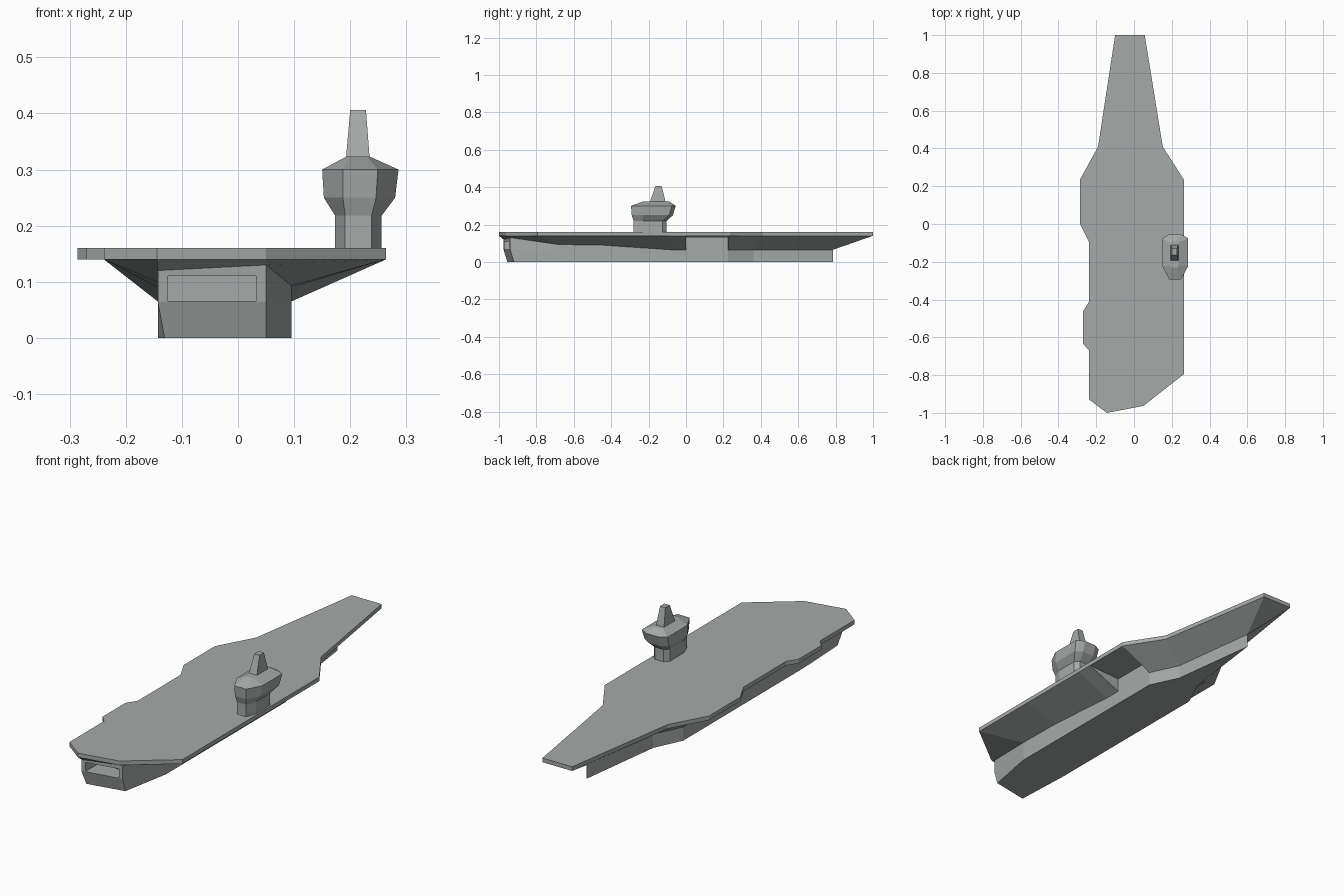
import bpy, bmesh

if "Cube" in bpy.data.objects:
    bpy.data.objects.remove(bpy.data.objects["Cube"])

# Green-grey ship paint
paint = bpy.data.materials.new("ship_grey")
paint.diffuse_color = (0.375, 0.405, 0.395, 1)
paint.use_nodes = True
paint.node_tree.nodes["Principled BSDF"].inputs["Base Color"].default_value = paint.diffuse_color


def finish(name, bm):
    bmesh.ops.remove_doubles(bm, verts=bm.verts[:], dist=0.0005)
    bmesh.ops.recalc_face_normals(bm, faces=bm.faces[:])
    me = bpy.data.meshes.new(name)
    bm.to_mesh(me)
    bm.free()
    me.materials.append(paint)
    ob = bpy.data.objects.new(name, me)
    bpy.context.collection.objects.link(ob)
    return ob


def loft(name, rings, caps):
    """Skin closed rings of points; caps lists index groups closing both ends."""
    bm = bmesh.new()
    vs = [[bm.verts.new(p) for p in r] for r in rings]
    n = len(rings[0])
    for a, b in zip(vs, vs[1:]):
        for i in range(n):
            j = (i + 1) % n
            bm.faces.new((a[i], a[j], b[j], b[i]))
    for r in (vs[0], vs[-1]):
        for c in caps:
            bm.faces.new([r[i] for i in c])
    return finish(name, bm)


def octagon(z, x0, x1, y0, y1, cx, cf, cb):
    """Chamfered rectangle: cx side cut, cf front cut, cb back cut."""
    return [(x0 + cx, y0, z), (x1 - cx, y0, z), (x1, y0 + cf, z), (x1, y1 - cb, z),
            (x1 - cx, y1, z), (x0 + cx, y1, z), (x0, y1 - cb, z), (x0, y0 + cf, z)]


def rect(z, x0, x1, y0, y1):
    return [(x0, y0, z), (x1, y0, z), (x1, y1, z), (x0, y1, z)]


# Flight deck: extruded outline
outline = [(-.10, 1), (.057, 1), (.152, .41), (.264, .235), (.264, -.795), (.05, -.963),
           (-.144, -1), (-.239, -.928), (-.239, -.668), (-.27, -.634), (-.27, -.462),
           (-.239, -.413), (-.239, -.093), (-.286, 0), (-.286, .235), (-.19, .41)]
loft("flight_deck", [[(x, y, z) for x, y in outline] for z in (.14, .16)],
     [range(len(outline))])

# Hull stations: wall y left/right, wall x left/right, wall top z left/right,
# then the flare's outer point left (x, y) and right (x, y)
stations = [
    (-.975, -.94, -.143, .05, .12, .13, -.144, -1, .05, -.963),
    (-.68, -.68, -.143, .095, .10, .093, -.239, -.928, .264, -.795),
    (-.45, -.45, -.143, .095, .09, .09, -.239, -.45, .264, -.45),
    (-.08, -.08, -.143, .095, .065, .065, -.239, -.08, .264, -.08),
    (0, 0, -.143, .095, .065, .065, -.239, 0, .264, 0),
    (0, 0, -.143, .095, .065, .13, -.239, 0, .264, 0),
    (.225, .225, -.143, .095, .065, .13, -.239, .235, .264, .23),
    (.225, .225, -.143, .095, .065, .065, -.239, .235, .264, .23),
    (.36, .36, -.079, .031, .065, .065, -.19, .41, .152, .41),
    (.785, .785, -.024, -.024, .065, .065, -.10, 1, .057, 1),
]
rings = []
for k, (yl, yr, xl, xr, zl, zr, flx, fly, frx, fry) in enumerate(stations):
    rake, inset = (.02, .012) if k == 0 else (0, 0)
    rings.append([(flx, fly, .14), (xl, yl, zl), (xl, yl, .065), (xl + inset, yl + rake, 0),
                  (xr, yr + rake, 0), (xr, yr, .065), (xr, yr, zr), (frx, fry, .14)])
# End caps: the bow cap collapses to one triangle, so its upper part is shared
hull = loft("hull", rings, [(0, 1, 6, 7), (1, 2, 5, 6), (2, 3, 4, 5)])

# Stern opening cut into the transom
cutter = loft("stern_opening_cutter",
              [rect(z, -.125, .032, -1.05, -.87) for z in (.066, .11)], [range(4)])
cutter.hide_render = True
mod = hull.modifiers.new("stern_opening", 'BOOLEAN')
mod.operation = 'DIFFERENCE'
mod.solver = 'EXACT'
mod.object = cutter
bpy.context.view_layer.objects.active = hull
bpy.ops.object.modifier_apply(modifier=mod.name)
bpy.data.objects.remove(cutter)

# Island tower: stacked chamfered levels
loft("island_tower", [
    octagon(.155, .173, .256, -.28, -.105, .018, .05, .02),
    octagon(.218, .173, .256, -.28, -.105, .018, .05, .02),
    octagon(.25, .153, .28, -.29, -.07, .034, .06, .02),
    octagon(.30, .15, .286, -.294, -.055, .037, .07, .02),
    octagon(.323, .193, .235, -.23, -.09, .005, .01, .01),
], [range(8)])

# Mast: tapered block
loft("mast", [rect(.315, .192, .235, -.195, -.108),
              rect(.406, .2, .228, -.163, -.13)], [range(4)])
